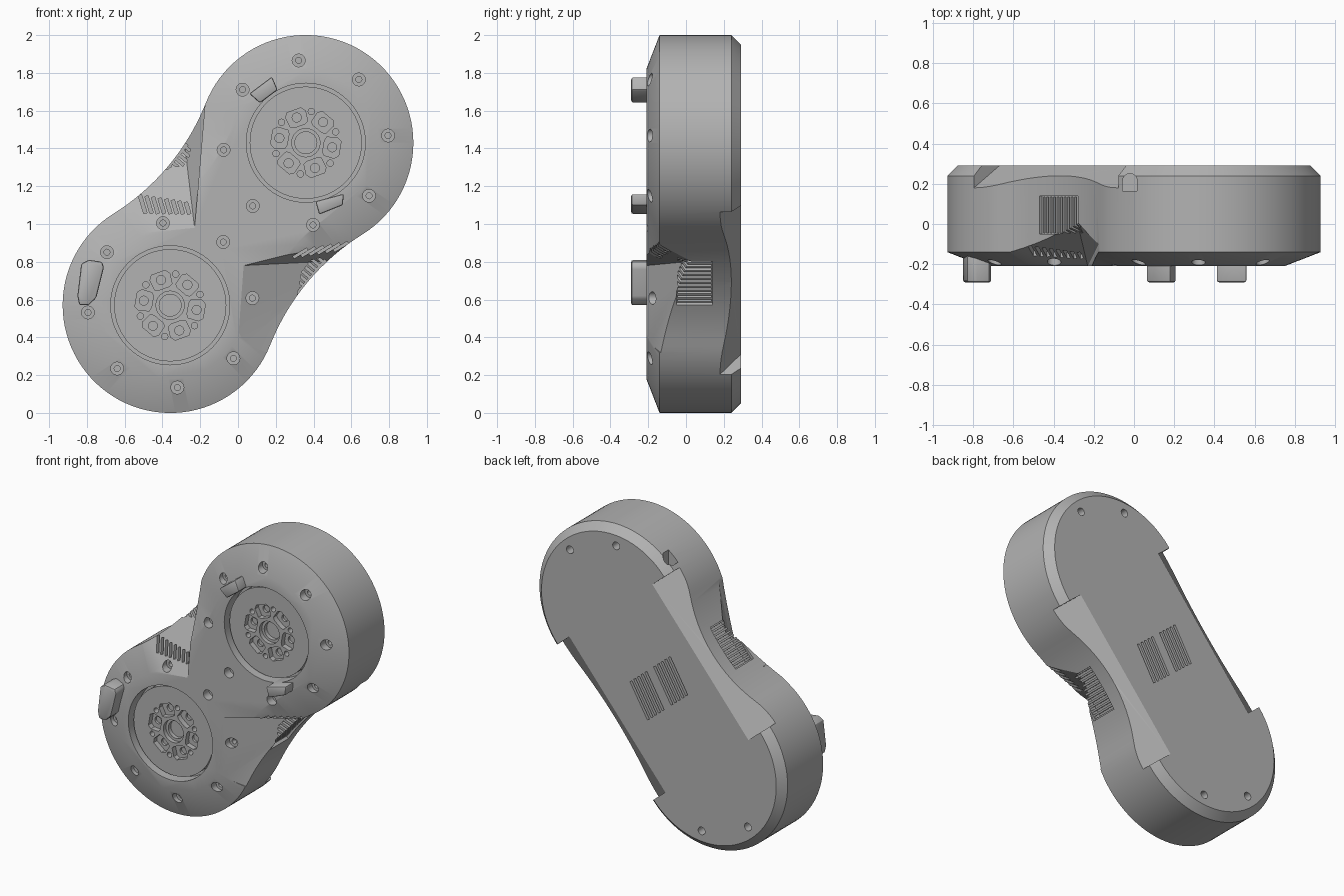
import bpy, bmesh
from math import sin, cos, pi, radians
from mathutils import Vector

cube = bpy.data.objects.get("Cube")
if cube:
    bpy.data.objects.remove(cube)

grey = bpy.data.materials.new("warm_grey_plastic")
grey.use_nodes = True
grey.diffuse_color = (0.45, 0.45, 0.45, 1)
grey.node_tree.nodes["Principled BSDF"].inputs["Base Color"].default_value = (0.45, 0.45, 0.45, 1)

HALF, RAD, FILLET_D, FILLET_R = 0.561, 0.57, 1.703, 1.223
FRONT, BACK = -0.21, 0.29


def place(s, w):
    """Long-axis and cross-axis position to x, z."""
    return (0.64 * s + 0.767 * w, 1 + 0.767 * s - 0.642 * w)


HUBS = [place(HALF, 0), place(-HALF, 0)]


def arc(cx, cz, r, a0, a1, n):
    return [(cx + r * cos(radians(a0 + (a1 - a0) * i / n)),
             cz + r * sin(radians(a0 + (a1 - a0) * i / n))) for i in range(n)]


def circle(c, r, n=32):
    return arc(c[0], c[1], r, 0, 360, n)


def polar(c, r, deg):
    return (c[0] + r * cos(radians(deg)), c[1] + r * sin(radians(deg)))


def rect(c, along, length, width):
    """Rectangle around c with its length in the direction along."""
    d = Vector(along).normalized()
    n = Vector((-d.y, d.x))
    c = Vector(c)
    return [tuple(c + d * length / 2 * i + n * width / 2 * j)
            for i, j in ((-1, -1), (1, -1), (1, 1), (-1, 1))]


def loft(bm, rings):
    """Closed solid through rings of (x, z) points, each at its own y."""
    loops = [[bm.verts.new((x, y, z)) for x, z in pts] for pts, y in rings]
    faces = [bm.faces.new(loops[0]), bm.faces.new(loops[-1])]
    for a, b in zip(loops, loops[1:]):
        for i in range(len(a)):
            j = (i + 1) % len(a)
            faces.append(bm.faces.new((a[i], a[j], b[j], b[i])))
    bmesh.ops.recalc_face_normals(bm, faces=faces)


def hull(bm, pts):
    bmesh.ops.convex_hull(bm, input=[bm.verts.new(p) for p in pts])


def finish(name, bm):
    bmesh.ops.recalc_face_normals(bm, faces=bm.faces)
    mesh = bpy.data.meshes.new(name)
    bm.to_mesh(mesh)
    bm.free()
    mesh.materials.append(grey)
    ob = bpy.data.objects.new(name, mesh)
    bpy.context.scene.collection.objects.link(ob)
    return ob


def solids(name, items):
    """One object made of prisms, each given as (points, y0, y1)."""
    bm = bmesh.new()
    for pts, y0, y1 in items:
        loft(bm, [(pts, y0), (pts, y1)])
    return finish(name, bm)


def bake(ob):
    """Apply the modifiers of an object."""
    bpy.context.view_layer.update()
    deps = bpy.context.evaluated_depsgraph_get()
    mesh = bpy.data.meshes.new_from_object(ob.evaluated_get(deps))
    ob.modifiers.clear()
    ob.data = mesh


def cut(ob, cutters):
    for c in cutters:
        c.hide_render = True
        mod = ob.modifiers.new("cut", "BOOLEAN")
        mod.operation, mod.solver, mod.object = "DIFFERENCE", "EXACT", c
        bake(ob)
        bpy.data.objects.remove(c)


def smooth(ob):
    bpy.ops.object.select_all(action="DESELECT")
    ob.select_set(True)
    bpy.context.view_layer.objects.active = ob
    bpy.ops.object.shade_smooth_by_angle(angle=radians(25))


def outline(inset):
    """Two round ends joined by concave waist arcs."""
    r, f = RAD - inset, FILLET_R + inset
    pts = arc(HALF, 0, r, -108.2, 108.2, 56) + arc(0, FILLET_D, f, -71.8, -108.2, 16)
    pts += arc(-HALF, 0, r, 71.8, 288.2, 56) + arc(0, -FILLET_D, f, 108.2, 71.8, 16)
    return [place(s, w) for s, w in pts]


# Housing with sloped front rim and small back chamfer
bm = bmesh.new()
loft(bm, [(outline(0.18), FRONT), (outline(0), -0.14), (outline(0), 0.24), (outline(0.05), BACK)])
housing = finish("housing", bm)

# Wedge notches at both sides of the waist
bm = bmesh.new()
left_notch = [(-0.23, FRONT, 0.98), (-1, FRONT, 0.9), (-0.305, 0.105, 1.61), (-0.165, -0.08, 1.75)]
right_notch = [(0.03, FRONT, 0.78), (0.576, 0.084, 0.808), (0.95, FRONT, 1.01),
               (0, FRONT, 0.38), (0.25, -0.085, 0.28)]
for pts in (left_notch, right_notch):
    hull(bm, pts + [(x, -0.4, z) for x, y, z in pts])
notches = finish("notch_cutter", bm)

# Straight back bevels along the waist
bm = bmesh.new()
for side in (1, -1):
    pts = []
    for s in (-HALF, HALF):
        for w, y in ((0.345, 0.33), (0.66, 0.12), (0.66, 0.33)):
            x, z = place(s, w * side)
            pts.append((x, y, z))
    hull(bm, pts)
bevels = finish("bevel_cutter", bm)

# Arched port beside the upper end
bm = bmesh.new()
hull(bm, [(-0.02 + 0.036 * cos(a), 0.215 + 0.036 * sin(a), z)
          for z in (1.78, 1.95) for a in [i * pi / 10 for i in range(11)]]
     + [(x, 0.165, z) for z in (1.78, 1.95) for x in (-0.056, 0.016)])
port = finish("port_cutter", bm)

# Hub recesses and screw holes
recess = solids("recess_cutter", [(circle(h, 0.315, 64), -0.3, -0.12) for h in HUBS])
screws = [polar(h, 0.437, 95 + 45 * k) for h in HUBS for k in range(8)]
bores = solids("bore_cutter", [(circle(p, 0.034, 20), -0.3, -0.15) for p in screws])
pilots = solids("pilot_cutter", [(circle(p, 0.016, 12), -0.3, -0.1) for p in screws])
back_screws = [polar(HUBS[i], 0.45, a + 180 * i) for i in (0, 1) for a in (95, 47)]
back_bores = solids("back_bore_cutter", [(circle(p, 0.026, 20), 0.23, 0.4) for p in back_screws])

# Vent slots in the notches and the back
slots = [(rect((-0.505 + 0.034 * i, 1.105 - 0.003 * i), (-0.3, 1), 0.1 - 0.005 * i, 0.018), -0.3, -0.07)
         for i in range(8)]
slots += [(rect((0.33 + 0.043 * i, 0.845 + 0.007 * i), (0.5, 0.3), 0.085, 0.014), -0.3, -0.02)
          for i in range(6)]
for side in (1, -1):
    slots += [(rect(place(0, side * (0.115 + 0.036 * (i - 2))), (0.5, 0.86), 0.26, 0.018), 0.25, 0.4)
              for i in range(5)]
front_back_vents = solids("vent_cutter", slots)

# Side vent windows with slats
windows, slats = [], []
for side in (1, -1):
    windows.append(([place(s, side * w) for s, w in
                     ((-0.15, 0.47), (0.15, 0.47), (0.15, 0.56), (-0.15, 0.56))], -0.05, 0.14))
    for i in range(11):
        mid = -0.135 + 0.027 * i
        slats.append(([place(mid + ds, side * w) for ds, w in
                       ((-0.007, 0.42), (0.007, 0.42), (0.007, 0.55), (-0.007, 0.55))], -0.045, 0.135))
windows = solids("window_cutter", windows)
slats = solids("slat_cutter", slats)

cut(housing, [notches, bevels, port, recess, bores, pilots, back_bores,
              front_back_vents, windows, slats])
smooth(housing)

# Hub discs with lightening pockets and bolt holes
for label, h in zip(("upper", "lower"), HUBS):
    disc = solids(label + "_hub", [(circle(h, 0.297, 64), -0.178, -0.1)])
    pockets, holes = [], [(circle(h, 0.058, 32), -0.3, -0.123)]
    for k in range(6):
        a = 50 + 60 * k
        pockets.append(([polar(h, r, a + d) for r, d in
                         ((0.1, -17), (0.115, -25), (0.17, -19), (0.187, -12),
                          (0.187, 12), (0.17, 19), (0.115, 25), (0.1, 17))], -0.3, -0.142))
        holes.append((circle(polar(h, 0.142, a), 0.024, 16), -0.3, -0.125))
        holes.append((circle(polar(h, 0.168, a + 30), 0.017, 16), -0.3, -0.14))
    pockets.append((circle(h, 0.075, 32), -0.3, -0.15))
    cut(disc, [solids("pocket_cutter", pockets), solids("hole_cutter", holes)])
    smooth(disc)

# Stop tabs standing out of the front
tabs = {
    "upper_stop_tab": [(0.06, 1.69), (0.18, 1.78), (0.21, 1.71), (0.116, 1.64)],
    "middle_stop_tab": [(0.41, 1.12), (0.56, 1.16), (0.555, 1.1), (0.43, 1.05)],
    "side_stop_tab": [(-0.83, 0.79), (-0.79, 0.81), (-0.72, 0.8), (-0.71, 0.77),
                      (-0.75, 0.61), (-0.79, 0.57), (-0.84, 0.57), (-0.85, 0.62)],
}
for name, pts in tabs.items():
    tab = solids(name, [(pts, -0.29, -0.12)])
    mod = tab.modifiers.new("round", "BEVEL")
    mod.width, mod.segments = 0.01, 2
    bake(tab)
    smooth(tab)
